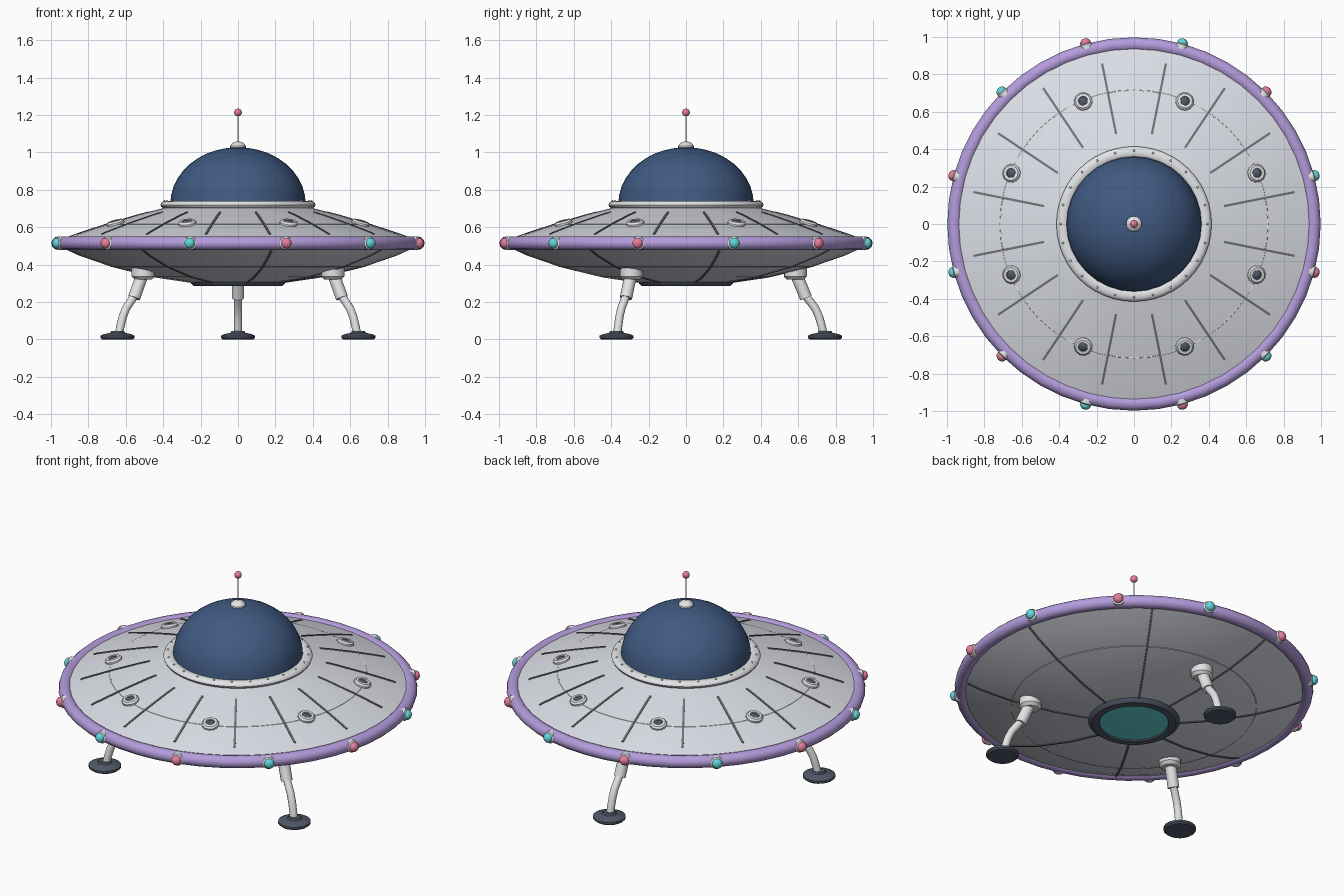
import bpy, bmesh, math
from mathutils import Vector, Matrix

if "Cube" in bpy.data.objects:
    bpy.data.objects.remove(bpy.data.objects["Cube"])

def material(name, r, g, b):
    m = bpy.data.materials.new(name)
    lin = lambda c: ((c / 255 + 0.055) / 1.055) ** 2.4
    m.diffuse_color = (lin(r), lin(g), lin(b), 1)
    m.use_nodes = True
    m.node_tree.nodes["Principled BSDF"].inputs["Base Color"].default_value = m.diffuse_color
    return m

HULL = material("hull silver", 224, 227, 235)
TRIM = material("pale trim", 232, 233, 236)
PURPLE = material("rim purple", 180, 156, 220)
GLASS = material("dome blue", 64, 90, 130)
DARK = material("dark slate", 80, 87, 103)
SEAM = material("seam grey", 112, 115, 122)
TEAL = material("light teal", 98, 214, 218)
PINK = material("light pink", 236, 128, 160)

def finish(name, bm, mat, matrix=None):
    bmesh.ops.remove_doubles(bm, verts=bm.verts, dist=1e-5)
    bmesh.ops.recalc_face_normals(bm, faces=bm.faces)
    me = bpy.data.meshes.new(name)
    bm.to_mesh(me)
    bm.free()
    me.materials.append(mat)
    ob = bpy.data.objects.new(name, me)
    if matrix:
        ob.matrix_world = matrix
    bpy.context.collection.objects.link(ob)
    return ob

def lathe(name, profile, mat, n=48, closed=False, matrix=None):
    """Revolve (radius, z) points around z."""
    bm = bmesh.new()
    rings = [[bm.verts.new((r * math.cos(2 * math.pi * i / n), r * math.sin(2 * math.pi * i / n), z))
              for i in range(n)] if r > 0 else [bm.verts.new((0, 0, z))] for r, z in profile]
    pairs = list(zip(rings, rings[1:])) + ([(rings[-1], rings[0])] if closed else [])
    for a, b in pairs:
        for i in range(n):
            j = (i + 1) % n
            quad = [a[i % len(a)], a[j % len(a)], b[j % len(b)], b[i % len(b)]]
            face = list(dict.fromkeys(quad))
            if len(face) > 2:
                bm.faces.new(face)
    return finish(name, bm, mat, matrix)

def ring(name, major, z, rr, rz, mat, n=48, k=12, matrix=None):
    pts = [(major + rr * math.cos(2 * math.pi * i / k), z + rz * math.sin(2 * math.pi * i / k))
           for i in range(k)]
    return lathe(name, pts, mat, n, True, matrix)

def ball(name, radius, mat, matrix, squash=1.0, n=16):
    pts = [(radius * math.sin(math.pi * i / 8) if 0 < i < 8 else 0,
            -radius * squash * math.cos(math.pi * i / 8)) for i in range(9)]
    return lathe(name, pts, mat, n, matrix=matrix)

def tube(name, points, radius, mat, n=12):
    """Swept round tube through points lying in the xz plane of a leg."""
    bm = bmesh.new()
    rings = []
    for i, p in enumerate(points):
        d = (points[min(i + 1, len(points) - 1)] - points[max(i - 1, 0)]).normalized()
        q = d.to_track_quat('Z', 'Y')
        rings.append([bm.verts.new(p + q @ Vector((radius * math.cos(2 * math.pi * k / n),
                                                   radius * math.sin(2 * math.pi * k / n), 0)))
                      for k in range(n)])
    for a, b in zip(rings, rings[1:]):
        for k in range(n):
            bm.faces.new((a[k], a[(k + 1) % n], b[(k + 1) % n], b[k]))
    bm.faces.new(rings[0])
    bm.faces.new(rings[-1])
    return finish(name, bm, mat)

def height(profile, r):
    for (r0, z0), (r1, z1) in zip(profile, profile[1:]):
        if r1 <= r <= r0:
            return z0 + (z1 - z0) * (r - r0) / (r1 - r0)

def seams(name, profile, radii, angles, width):
    """Thin raised bars that follow a hull profile."""
    bm = bmesh.new()
    for a in angles:
        rot = Matrix.Rotation(a, 3, 'Z')
        loops = []
        for r in radii:
            z = height(profile, r)
            loops.append([bm.verts.new(rot @ Vector((r, s * width / 2, z + h)))
                          for s, h in ((-1, -.004), (1, -.004), (1, .004), (-1, .004))])
        for p, q in zip(loops, loops[1:]):
            for k in range(4):
                bm.faces.new((p[k], p[(k + 1) % 4], q[(k + 1) % 4], q[k]))
        bm.faces.new(loops[0])
        bm.faces.new(loops[-1])
    return finish(name, bm, SEAM)

def spun(a):
    return Matrix.Rotation(a, 4, 'Z')

# Saucer hull and rim
UPPER = [(.955, .533), (.85, .572), (.708, .618), (.55, .664), (.37, .710)]
LOWER = [(.955, .497), (.85, .449), (.68, .390), (.45, .335), (.22, .302)]
lathe("upper_hull", UPPER, HULL)
lathe("lower_hull", LOWER, HULL)
ring("rim", .961, .515, .037, .036, PURPLE)
ring("upper_hull_ring", .715, .613, .004, .004, TRIM, k=6)
ring("lower_hull_ring", .68, .392, .004, .004, TRIM, k=6)
step = math.pi / 8
seams("upper_seams", UPPER, (.875, .85, .708, .55, .49), [step * (i + .5) for i in range(16)], .012)
seams("lower_seams", LOWER, (.93, .85, .68, .45, .25), [step * (2 * i + .5) for i in range(8)], .012)

# Dome, collar and antenna
dome = [(.362 * math.cos(math.pi / 2 * i / 10) if i < 10 else 0,
         .725 + .303 * math.sin(math.pi / 2 * i / 10)) for i in range(11)]
lathe("dome", dome, GLASS, 32)
ring("dome_collar", .382, .72, .033, .021, TRIM)
for i in range(24):
    a = math.tau * i / 24
    ball("collar_stud", .006, TRIM, spun(a) @ Matrix.Translation((.392, 0, .739)), n=8)
lathe("dome_cap", [(.042, 1.012), (.042, 1.035), (.03, 1.05), (.012, 1.058), (0, 1.058)], TRIM, 16)
lathe("antenna_rod", [(.004, 1.05), (.004, 1.205)], TRIM, 8)
ball("antenna_tip", .021, PINK, Matrix.Translation((0, 0, 1.214)))

# Round ports on the upper hull
tilt = math.atan2(.618 - .664, .708 - .55)
for i in range(8):
    m = spun(step * (2 * i + 1)) @ Matrix.Translation((.708, 0, .618)) @ Matrix.Rotation(-tilt, 4, 'Y')
    lathe("port_frame", [(.049, -.01), (.049, .008), (.04, .018), (.026, .018), (.024, .008)],
          TRIM, 12, matrix=m)
    lathe("port_lens", [(.026, .010), (.016, .018), (0, .021)], DARK, 12, matrix=m)

# Rim lights in alternating colours
for i in range(12):
    out = spun(math.radians(15 + 30 * i)) @ Matrix.Translation((.99, 0, .515)) \
        @ Matrix.Rotation(math.pi / 2, 4, 'Y')
    lathe("rim_light_socket", [(.036, -.02), (.036, .004), (.027, .010)], TRIM, 16, matrix=out)
    ball("rim_light", .029, TEAL if i % 2 == 0 else PINK,
         out @ Matrix.Translation((0, 0, .012)), .85)

# Belly hatch
lathe("hatch_ring", [(.258, .315), (.25, .298), (.235, .285), (.195, .285), (.188, .297)], DARK)
lathe("hatch_light", [(.192, .292), (.12, .288), (0, .286)], TEAL)

# Three landing legs
for i in range(3):
    a = math.radians(90 + 120 * i)
    V = lambda r, z: Vector((r, 0, z))
    parts = [
        lathe("leg_mount", [(.062, .04), (.062, -.015), (.045, -.032), (0, -.032)], TRIM, 16,
              matrix=Matrix.Translation((.585, 0, .352))),
        tube("leg_sleeve", [V(.595, .335), V(.642, .222)], .033, TRIM),
        tube("leg_strut", [V(.635, .24), V(.662, .205), V(.692, .165), V(.712, .12),
                           V(.726, .07), V(.735, .03)], .022, TRIM),
        lathe("foot_pad", [(0, 0), (.082, 0), (.091, .008), (.091, .02), (.075, .028),
                           (.04, .036), (.034, .045), (0, .045)], DARK, 20,
              matrix=Matrix.Translation((.743, 0, 0)))]
    for p in parts:
        p.matrix_world = spun(a) @ p.matrix_basis

# Smooth shading with crisp edges
for ob in bpy.context.scene.objects:
    ob.select_set(True)
    bpy.context.view_layer.objects.active = ob
bpy.ops.object.shade_smooth_by_angle(angle=math.radians(35))
